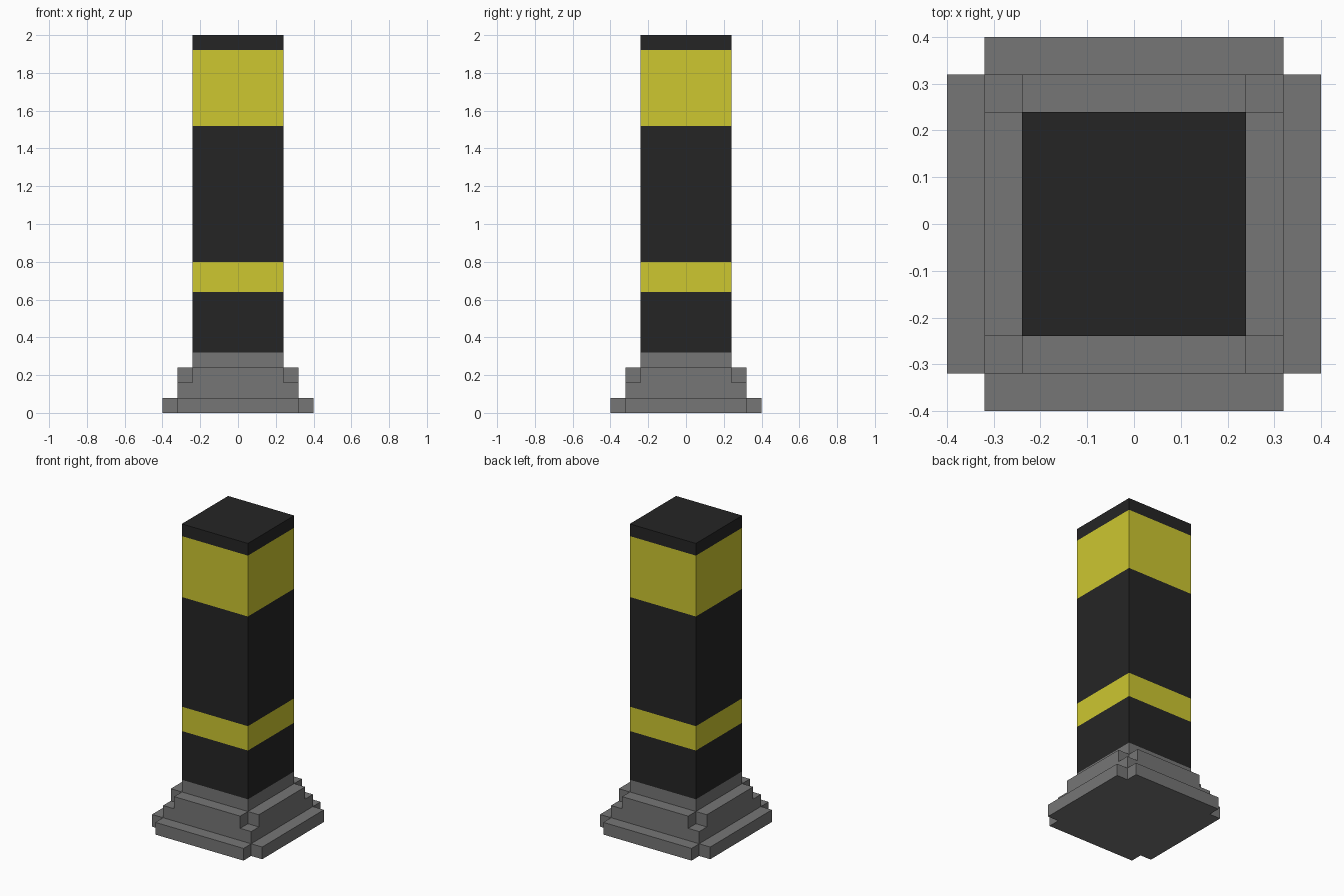
import bpy
import bmesh

cube = bpy.data.objects.get("Cube")
if cube:
    bpy.data.objects.remove(cube, do_unlink=True)


def srgb(*rgb):
    return tuple(((c / 255 + 0.055) / 1.055) ** 2.4 for c in rgb) + (1.0,)


def make_material(name, colour):
    mat = bpy.data.materials.new(name)
    mat.use_nodes = True
    mat.diffuse_color = colour
    bsdf = mat.node_tree.nodes["Principled BSDF"]
    bsdf.inputs["Base Color"].default_value = colour
    bsdf.inputs["Roughness"].default_value = 0.8
    return mat


GREY = make_material("concrete grey", srgb(118, 118, 118))
BLACK = make_material("post black", srgb(37, 37, 37))
YELLOW = make_material("warning yellow", srgb(205, 199, 48))


def square(r):
    return [(-r, -r), (r, -r), (r, r), (-r, r)]


def notched_square(r, notch):
    """Square outline with a square notch cut from each corner."""
    s = r - notch
    quarter = [(r, -s), (r, s), (s, s)]
    outline = []
    for _ in range(4):
        outline += quarter
        quarter = [(-y, x) for x, y in quarter]
    return outline


def prism(name, outline, heights, materials):
    """Extrude an outline through the heights, one material per section."""
    bm = bmesh.new()
    rings = [[bm.verts.new((x, y, z)) for x, y in outline] for z in heights]
    n = len(outline)
    bm.faces.new(rings[0][::-1])
    bm.faces.new(rings[-1]).material_index = len(materials) - 1
    for i, (low, high) in enumerate(zip(rings, rings[1:])):
        for j in range(n):
            k = (j + 1) % n
            face = bm.faces.new((low[j], low[k], high[k], high[j]))
            face.material_index = i
    bmesh.ops.recalc_face_normals(bm, faces=bm.faces[:])
    mesh = bpy.data.meshes.new(name)
    bm.to_mesh(mesh)
    bm.free()
    for mat in materials:
        mesh.materials.append(mat)
    obj = bpy.data.objects.new(name, mesh)
    bpy.context.collection.objects.link(obj)
    return obj


# Stepped base with notched corners
prism("base_foot", notched_square(0.40, 0.08), [0, 0.08], [GREY])
prism("base_step", square(0.32), [0.08, 0.16], [GREY])
prism("base_shoulder", notched_square(0.32, 0.08), [0.16, 0.24], [GREY])
prism("base_collar", square(0.24), [0.24, 0.32], [GREY])

# Post with two painted bands and a cap
prism("post", square(0.24), [0.32, 0.64, 0.80, 1.52, 1.92, 2.0],
      [BLACK, YELLOW, BLACK, YELLOW, BLACK])
